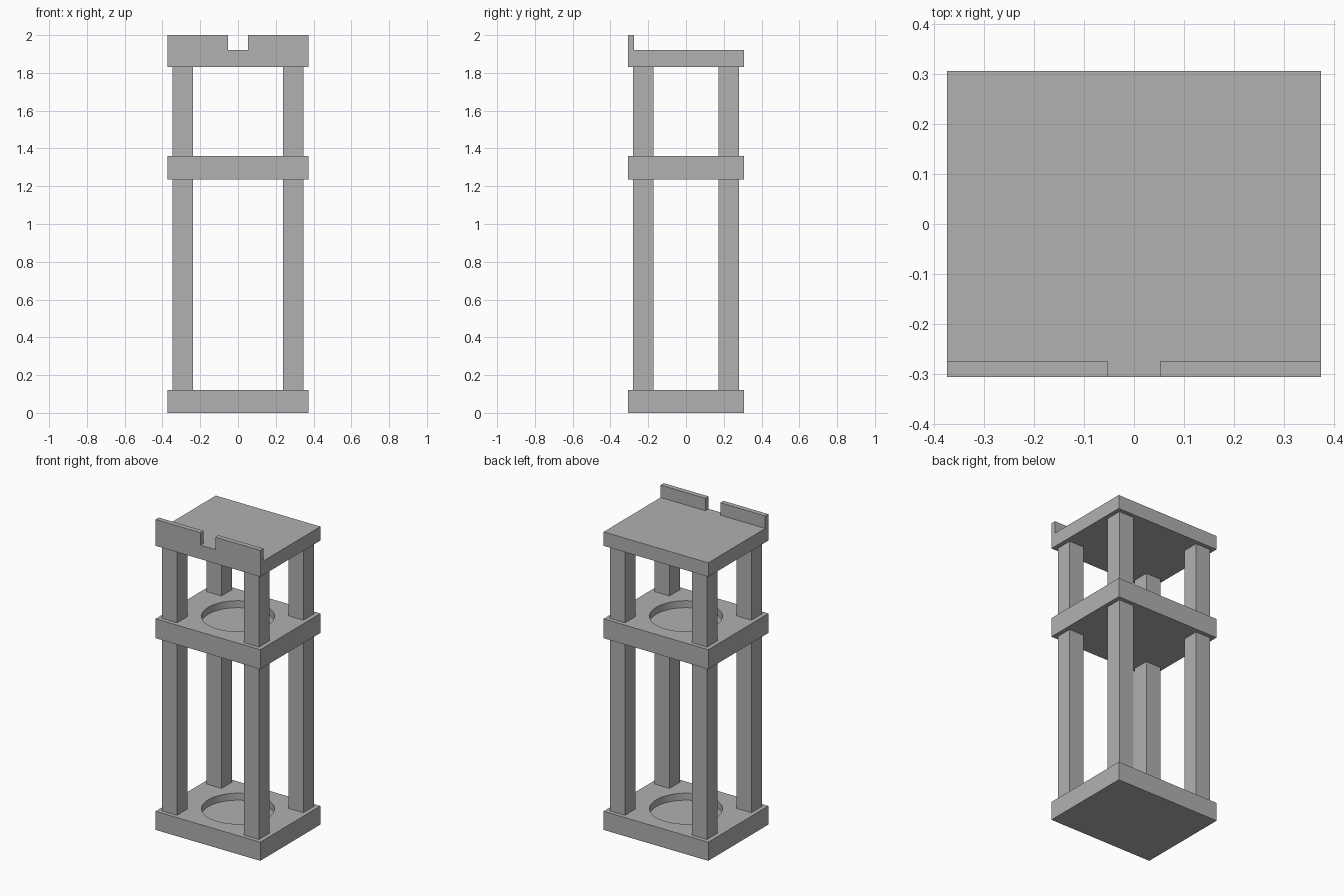
import bpy
import bmesh
from mathutils import Matrix, Vector

default_cube = bpy.data.objects.get("Cube")
if default_cube:
    bpy.data.objects.remove(default_cube, do_unlink=True)

# Single plain grey
GREY = (0.44, 0.44, 0.44, 1.0)
grey = bpy.data.materials.new("plain_grey")
grey.use_nodes = True
grey.diffuse_color = GREY
grey.node_tree.nodes["Principled BSDF"].inputs["Base Color"].default_value = GREY

HALF_X, HALF_Y = 0.373, 0.306
POST_X, POST_Y, POST_HALF = 0.292, 0.226, 0.0535
BASE_TOP = 0.12
SHELF_BOTTOM, SHELF_TOP = 1.235, 1.36
ROOF_BOTTOM, ROOF_TOP = 1.83, 1.92


def add_object(name, bm):
    mesh = bpy.data.meshes.new(name)
    bm.to_mesh(mesh)
    bm.free()
    mesh.materials.append(grey)
    obj = bpy.data.objects.new(name, mesh)
    bpy.context.collection.objects.link(obj)
    return obj


def box(name, low, high):
    low, high = Vector(low), Vector(high)
    bm = bmesh.new()
    place = Matrix.Translation((low + high) / 2) @ Matrix.Diagonal((*(high - low), 1))
    bmesh.ops.create_cube(bm, size=1, matrix=place)
    return add_object(name, bm)


def plate(name, bottom, top):
    return box(name, (-HALF_X, -HALF_Y, bottom), (HALF_X, HALF_Y, top))


def cut_round_recess(obj, top, radius, depth):
    """Sink a flat-bottomed round pocket into the top of a plate."""
    bm = bmesh.new()
    bmesh.ops.create_cone(bm, cap_ends=True, segments=64, radius1=radius, radius2=radius,
                          depth=2 * depth, matrix=Matrix.Translation((0, 0, top)))
    cutter = add_object("recess_cutter", bm)
    cutter.hide_render = True
    cut = obj.modifiers.new("recess", 'BOOLEAN')
    cut.operation = 'DIFFERENCE'
    cut.solver = 'EXACT'
    cut.object = cutter
    bpy.context.view_layer.objects.active = obj
    bpy.ops.object.modifier_apply(modifier=cut.name)
    bpy.data.objects.remove(cutter, do_unlink=True)
    # Smooth only the curved wall of the pocket
    for face in obj.data.polygons:
        n = face.normal
        face.use_smooth = abs(n.z) < 0.5 and face.center.xy.length < radius * 1.05


# Base and middle shelf with round pockets, and the plain roof
cut_round_recess(plate("base", 0, BASE_TOP), BASE_TOP, 0.213, 0.045)
cut_round_recess(plate("middle_shelf", SHELF_BOTTOM, SHELF_TOP), SHELF_TOP, 0.213, 0.045)
plate("roof", ROOF_BOTTOM, ROOF_TOP)

# Two storeys of corner posts
for storey, bottom, top in (("lower", BASE_TOP, SHELF_BOTTOM), ("upper", SHELF_TOP, ROOF_BOTTOM)):
    for side, x in (("left", POST_X), ("right", -POST_X)):
        for end, y in (("front", -POST_Y), ("back", POST_Y)):
            box(f"{storey}_{end}_{side}_post",
                (x - POST_HALF, y - POST_HALF, bottom), (x + POST_HALF, y + POST_HALF, top))

# Front lip on the roof, split by a central notch
LIP_BACK, NOTCH_HALF = -0.274, 0.053
box("left_front_lip", (NOTCH_HALF, -HALF_Y, ROOF_TOP), (HALF_X, LIP_BACK, 2))
box("right_front_lip", (-HALF_X, -HALF_Y, ROOF_TOP), (-NOTCH_HALF, LIP_BACK, 2))
